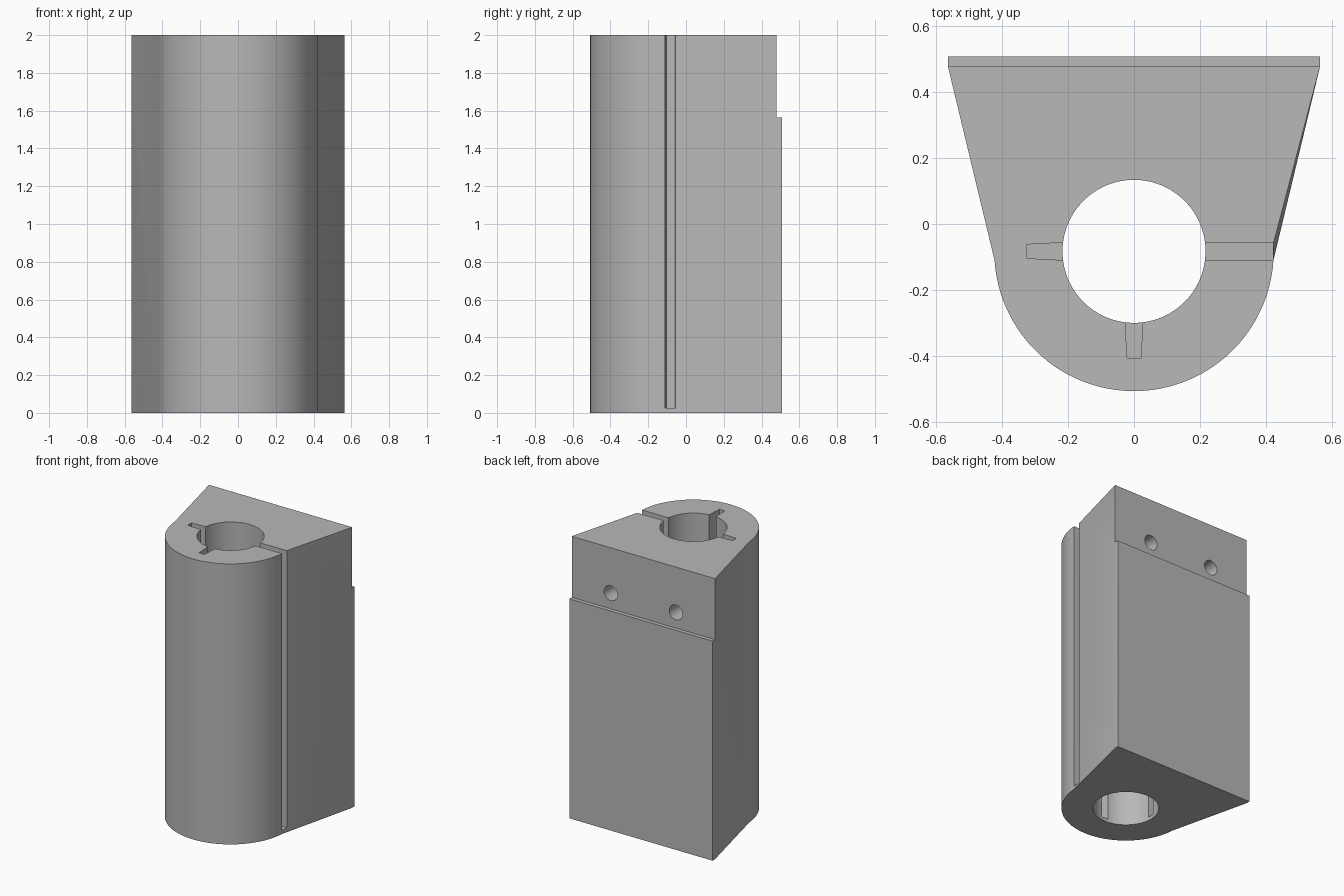
import bpy
import bmesh
import math
from mathutils import Matrix

cube = bpy.data.objects.get("Cube")
if cube:
    bpy.data.objects.remove(cube, do_unlink=True)

CY = -0.083          # bore centre
OUTER, BORE = 0.424, 0.217
FLOOR = 0.025        # bottom of the slots
HALF = 0.565

gray = bpy.data.materials.new("plain gray")
gray.use_nodes = True
color = (0.48, 0.48, 0.48, 1)
gray.diffuse_color = color
gray.node_tree.nodes["Principled BSDF"].inputs["Base Color"].default_value = color


def prism(name, outline, z0, z1):
    """Extrude a counter-clockwise outline from z0 to z1."""
    bm = bmesh.new()
    face = bm.faces.new([bm.verts.new((x, y, z0)) for x, y in outline])
    top = bmesh.ops.extrude_face_region(bm, geom=[face])["geom"]
    bmesh.ops.translate(bm, vec=(0, 0, z1 - z0),
                        verts=[v for v in top if isinstance(v, bmesh.types.BMVert)])
    bmesh.ops.recalc_face_normals(bm, faces=bm.faces)
    return finish(name, bm)


def cylinder(name, radius, depth, matrix, segments):
    bm = bmesh.new()
    bmesh.ops.create_cone(bm, cap_ends=True, segments=segments, radius1=radius,
                          radius2=radius, depth=depth, matrix=matrix)
    return finish(name, bm)


def finish(name, bm):
    mesh = bpy.data.meshes.new(name)
    bm.to_mesh(mesh)
    bm.free()
    mesh.materials.append(gray)
    obj = bpy.data.objects.new(name, mesh)
    bpy.context.collection.objects.link(obj)
    return obj


# Body: round front blending into a flared block with a flat back
start = math.asin(0.027 / OUTER)
steps = 64
arc = []
for i in range(steps + 1):
    a = math.pi + start + (math.pi - 2 * start) * i / steps
    arc.append((OUTER * math.cos(a), CY + OUTER * math.sin(a)))
body = prism("clamp_block", arc + [(HALF, 0.48), (HALF, 0.508),
                                   (-HALF, 0.508), (-HALF, 0.48)], 0, 2)

# Cutters: bore, open slot, two tapered keyways, back step, screw holes
cutters = [
    cylinder("bore_cutter", BORE, 3, Matrix.Translation((0, CY, 1)), 96),
    prism("open_slot_cutter", [(0.1, CY - 0.027), (0.7, CY - 0.027),
                               (0.7, CY + 0.027), (0.1, CY + 0.027)], FLOOR, 2.2),
    prism("back_step_cutter", [(-0.8, 0.48), (0.8, 0.48), (0.8, 0.7), (-0.8, 0.7)],
          1.565, 2.2),
]
keyway = [(0.15, -0.03), (0.324, -0.021), (0.324, 0.021), (0.15, 0.03)]
for name, angle in (("side", math.pi), ("front", -math.pi / 2)):
    c, s = math.cos(angle), math.sin(angle)
    cutters.append(prism(name + "_keyway_cutter",
                         [(x * c - y * s, CY + x * s + y * c) for x, y in keyway],
                         FLOOR, 2.2))
for name, x in (("left", 0.257), ("right", -0.257)):
    place = Matrix.Translation((x, 0.4, 1.677)) @ Matrix.Rotation(math.pi / 2, 4, "X")
    cutters.append(cylinder(name + "_screw_hole_cutter", 0.053, 0.44, place, 32))

bpy.ops.object.select_all(action="DESELECT")
body.select_set(True)
bpy.context.view_layer.objects.active = body
for cutter in cutters:
    mod = body.modifiers.new(cutter.name, "BOOLEAN")
    mod.operation = "DIFFERENCE"
    mod.solver = "EXACT"
    mod.object = cutter
    bpy.ops.object.modifier_apply(modifier=mod.name)
    bpy.data.objects.remove(cutter, do_unlink=True)

# Pull the rear lip of the open slot flush with the round front
for v in body.data.vertices:
    if v.co.x > OUTER and abs(v.co.y - CY - 0.027) < 0.002:
        v.co.x = OUTER

bpy.ops.object.shade_smooth_by_angle(angle=math.radians(25))
